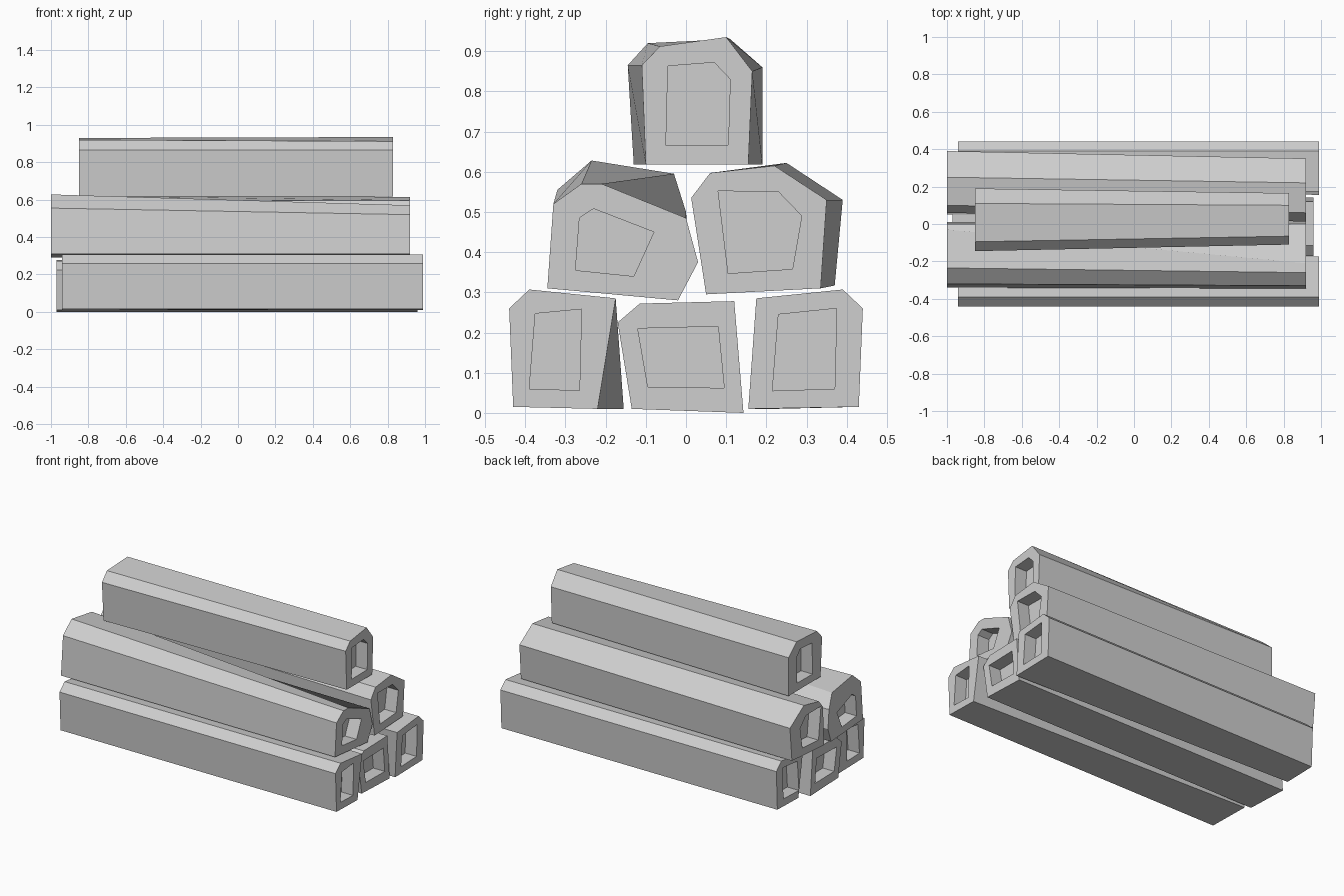
import bpy
import bmesh

default_cube = bpy.data.objects.get("Cube")
if default_cube:
    bpy.data.objects.remove(default_cube, do_unlink=True)

# One plain grey for every beam
grey = bpy.data.materials.new("pale grey")
grey.use_nodes = True
colour = (0.62, 0.62, 0.62, 1.0)
grey.diffuse_color = colour
grey.node_tree.nodes["Principled BSDF"].inputs["Base Color"].default_value = colour

RECESS_DEPTH = 0.08


def add_ring(bm, x, points):
    """Closed loop of vertices across the beam; points are (y, z) in hundredths."""
    return [bm.verts.new((x, y / 100, z / 100)) for y, z in points]


def join_rings(bm, first, second):
    """Quads between two loops of equal length."""
    count = len(first)
    for i in range(count):
        j = (i + 1) % count
        bm.faces.new((first[i], first[j], second[j], second[i]))


def loop_edges(bm, ring):
    """Edges around a loop, made where they are missing."""
    edges = []
    for a, b in zip(ring, ring[1:] + ring[:1]):
        edges.append(bm.edges.get((a, b)) or bm.edges.new((a, b)))
    return edges


def add_end(bm, outer, x, recess, inward):
    """Flat end face with a hollow cut into it."""
    rim = add_ring(bm, x, recess)
    floor = add_ring(bm, x + inward * RECESS_DEPTH, recess)
    join_rings(bm, rim, floor)
    bm.faces.new(floor)
    border = loop_edges(bm, outer) + loop_edges(bm, rim)
    bmesh.ops.triangle_fill(bm, edges=border, use_beauty=True, normal=(-inward, 0, 0))


def add_beam(name, left_x, right_x, right_end, recess, left_end=None):
    """Tapered beam between two hand-cut cross-sections."""
    bm = bmesh.new()
    left_ring = add_ring(bm, left_x, left_end or right_end)
    right_ring = add_ring(bm, right_x, right_end)
    join_rings(bm, left_ring, right_ring)
    add_end(bm, left_ring, left_x, recess, inward=1)
    add_end(bm, right_ring, right_x, recess, inward=-1)
    bmesh.ops.recalc_face_normals(bm, faces=bm.faces)
    mesh = bpy.data.meshes.new(name)
    bm.to_mesh(mesh)
    bm.free()
    mesh.materials.append(grey)
    beam = bpy.data.objects.new(name, mesh)
    bpy.context.collection.objects.link(beam)
    return beam


def mirrored(points):
    """The same outline flipped from front to back."""
    return [(-y, z) for y, z in points]


# Bottom row: the outer beams are one shape, flipped and turned end for end
narrow = [(-43, 1.5), (-22, 1), (-17.5, 28.5), (-39, 30.7), (-44, 26)]
wide = [(-43, 1.5), (-15.5, 1), (-17.5, 28.5), (-39, 30.7), (-44, 26)]
hollow = [(-39, 6), (-26.5, 5.6), (-26, 25.8), (-37.5, 24.7)]
back_hollow = [(21.5, 5.5), (37, 6), (37.5, 26), (23, 24.5)]
add_beam("bottom_front_beam", -0.94, 0.99, narrow, hollow, left_end=wide)
add_beam("bottom_back_beam", -0.94, 0.99, mirrored(wide), back_hollow,
         left_end=mirrored(narrow))
add_beam(
    "bottom_middle_beam", -0.97, 0.96,
    right_end=[(-13.5, 1), (14.3, 0), (12, 27.8), (-11.5, 27.2), (-17, 22.5)],
    recess=[(-9.5, 6.5), (9.5, 6.2), (8, 21.5), (-12, 21)],
)

# Middle row: two leaning beams with roofed tops
add_beam(
    "middle_front_beam", -1.0, 0.92,
    right_end=[(-34.5, 31), (-2, 28), (3, 37.5), (0, 48.5), (-21, 57), (-26, 57), (-33, 52)],
    left_end=[(-34, 31), (-2, 29), (1, 38), (0, 50), (-3, 59.5), (-23.5, 62.8), (-32, 55.5)],
    recess=[(-27.5, 35.5), (-13, 34), (-8, 45), (-23, 50.8), (-26.5, 48.5)],
)
add_beam(
    "middle_back_beam", -1.0, 0.92,
    right_end=[(5, 29.5), (33.5, 31), (35, 53), (22, 61.5), (6, 59.7), (1.3, 53.5)],
    left_end=[(5, 29.5), (37, 31.7), (39, 53), (25, 62.2), (10, 59), (6, 54)],
    recess=[(10.5, 34.7), (26.5, 35.8), (28.8, 49), (23, 55), (8, 55.2)],
)

# Single beam on top
add_beam(
    "top_beam", -0.85, 0.83,
    right_end=[(-10, 61.8), (15.5, 61.8), (16.5, 85), (10, 93.5), (-6.5, 91.2), (-11, 86.5)],
    left_end=[(-13, 61.8), (19, 61.8), (19, 86), (11, 93), (-9.5, 92), (-14.5, 86.5)],
    recess=[(-5, 66.5), (10.5, 66.7), (11, 83), (7, 87.2), (-4.5, 86.3)],
)
